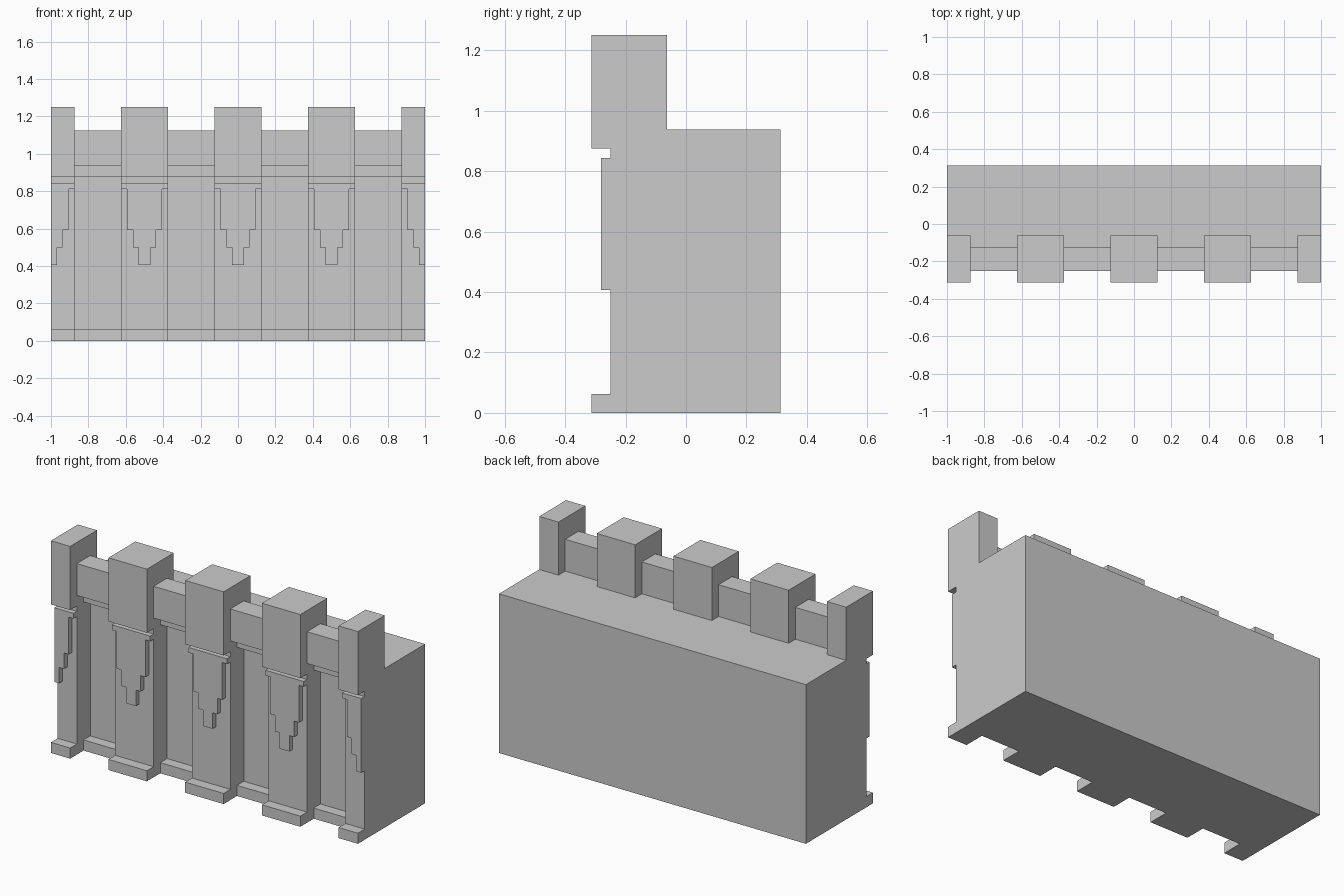
import bpy

if "Cube" in bpy.data.objects:
    bpy.data.objects.remove(bpy.data.objects["Cube"])

S = 1 / 32          # modelling grid


def sweep(name, pts, w0, w1, axis='X', closed=False, start_cap=True, end_cap=True):
    """Extrude a clockwise profile along X, or forwards along -Y."""
    def place(u, v, w):
        return (w, u, v) if axis == 'X' else (u, -w, v)

    n = len(pts)
    verts = [place(u, v, w0) for u, v in pts] + [place(u, v, w1) for u, v in pts]
    faces = []
    for i in range(n if closed else n - 1):
        j = (i + 1) % n
        faces.append((i, i + n, j + n, j))
    if start_cap:
        faces.append(tuple(range(n)))
    if end_cap:
        faces.append(tuple(reversed(range(n, 2 * n))))
    mesh = bpy.data.meshes.new(name)
    mesh.from_pydata(verts, [], faces)
    mesh.update()
    obj = bpy.data.objects.new(name, mesh)
    bpy.context.collection.objects.link(obj)
    return obj


def grid(pts):
    return [(a * S, b * S) for a, b in pts]


# Side profiles (y, z), running from the foot, up the front and over the top
body = grid([(-4, 30), (10, 30), (10, 0), (-4, 0)])
pillar = grid([(-4, 0), (-10, 0), (-10, 2), (-8, 2), (-8, 28), (-10, 28),
               (-10, 40), (-2, 40), (-2, 30), (-4, 30)])
bay = grid([(-4, 0), (-6, 0), (-6, 2), (-4, 2), (-4, 28), (-6, 28),
            (-6, 30), (-8, 30), (-8, 36), (-4, 36), (-4, 30)])

# Stepped pendant outline (x, z): right half, mirrored left half, whole
right = grid([(0, 27), (4, 27), (4, 26), (3, 26), (3, 19), (2, 19),
              (2, 16), (1, 16), (1, 13), (0, 13)])
left = [(-x, z) for x, z in reversed(right)]
whole = right[1:-1] + left[1:-1]

# Thick wall with walkway
sweep("wall_body", body, -1, 1)

# Pillars with merlons and pendants; the end ones are halves
for i in range(5):
    cx = -1 + 0.5 * i
    sweep(f"pillar_merlon_{i + 1}", pillar, max(cx - 0.125, -1), min(cx + 0.125, 1))
    outline = right if i == 0 else left if i == 4 else whole
    sweep(f"stepped_pendant_{i + 1}", [(cx + x, z) for x, z in outline],
          8 * S, 9 * S, axis='Y', closed=True, start_cap=False)

# Recessed bays with plinth, cornice and low parapet
for i in range(4):
    cx = -0.75 + 0.5 * i
    sweep(f"recessed_bay_{i + 1}", bay, cx - 0.125, cx + 0.125,
          start_cap=False, end_cap=False)
